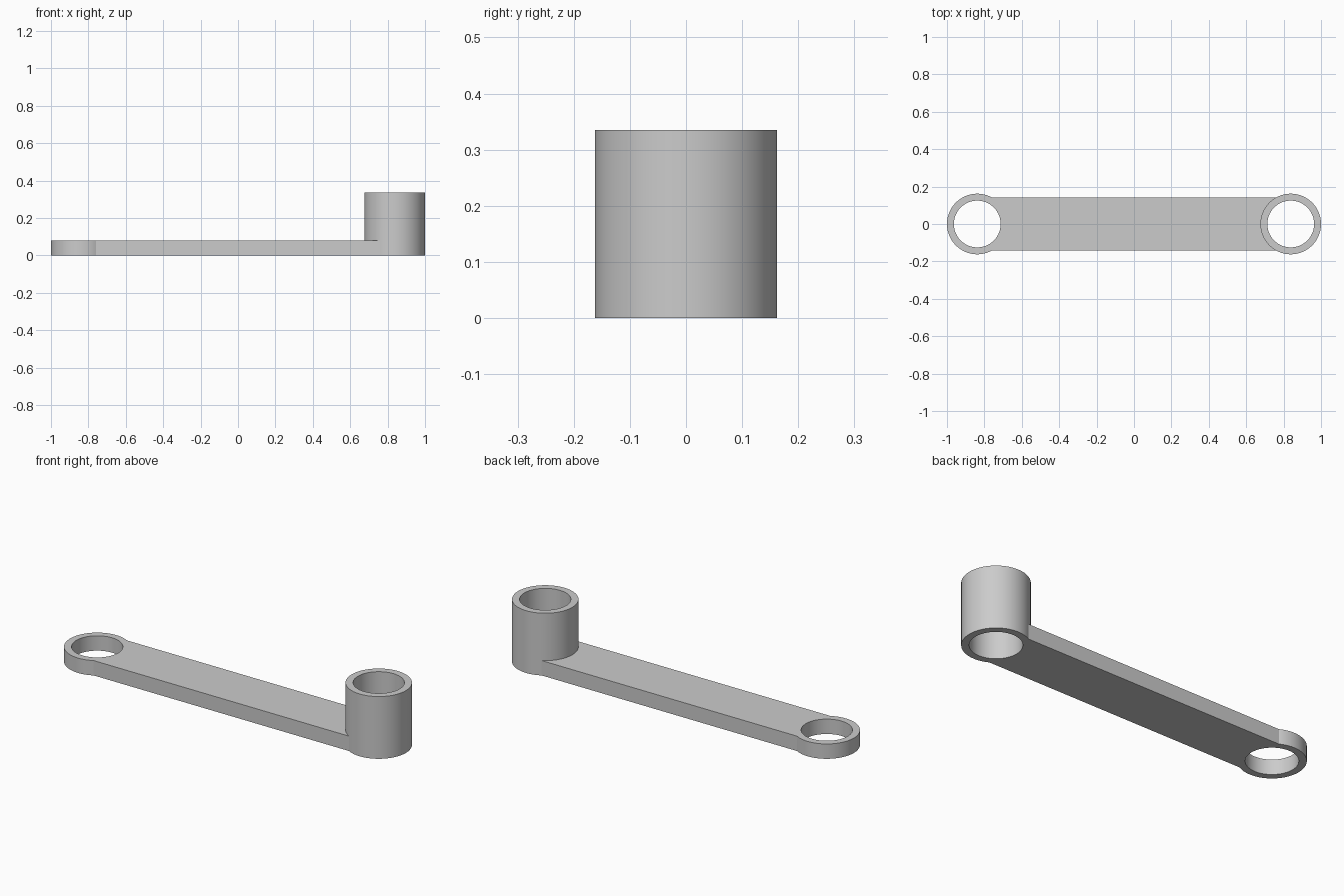
import bpy

# Remove the default cube
cube = bpy.data.objects.get("Cube")
if cube:
    bpy.data.objects.remove(cube, do_unlink=True)

OUTER, BORE = 0.162, 0.125
CENTRE = 1 - OUTER
ARM_WIDTH, ARM_HEIGHT, SOCKET_HEIGHT = 0.284, 0.08, 0.335

grey = bpy.data.materials.new("plain grey")
grey.use_nodes = True
colour = (0.6, 0.6, 0.6, 1)
grey.diffuse_color = colour
grey.node_tree.nodes["Principled BSDF"].inputs["Base Color"].default_value = colour


def cylinder(name, x, radius, bottom, top):
    bpy.ops.mesh.primitive_cylinder_add(
        vertices=96, radius=radius, depth=top - bottom,
        location=(x, 0, (bottom + top) / 2))
    ob = bpy.context.object
    ob.name = name
    ob.data.materials.append(grey)
    return ob


def combine(target, tool, operation):
    """Apply a boolean and discard the tool object."""
    mod = target.modifiers.new(operation.lower(), "BOOLEAN")
    mod.operation, mod.solver, mod.object = operation, "EXACT", tool
    tool.hide_render = True
    bpy.context.view_layer.objects.active = target
    bpy.ops.object.modifier_apply(modifier=mod.name)
    bpy.data.objects.remove(tool, do_unlink=True)


# Flat arm between the two ring centres
bpy.ops.mesh.primitive_cube_add(size=1, location=(0, 0, ARM_HEIGHT / 2))
arm = bpy.context.object
arm.name = "link_arm"
arm.scale = (2 * CENTRE, ARM_WIDTH, ARM_HEIGHT)
bpy.ops.object.transform_apply(location=True, rotation=False, scale=True)
arm.data.materials.append(grey)

# Low ring on one end, tall socket on the other, both bored through
for name, x, height in (("low_ring", -CENTRE, ARM_HEIGHT),
                        ("tall_socket", CENTRE, SOCKET_HEIGHT)):
    combine(arm, cylinder(name, x, OUTER, 0, height), "UNION")
    combine(arm, cylinder(name + "_bore", x, BORE, -0.1, height + 0.1), "DIFFERENCE")

# Smooth round walls with crisp rims
bpy.ops.object.select_all(action="DESELECT")
arm.select_set(True)
bpy.context.view_layer.objects.active = arm
bpy.ops.object.shade_smooth_by_angle(angle=0.35)
